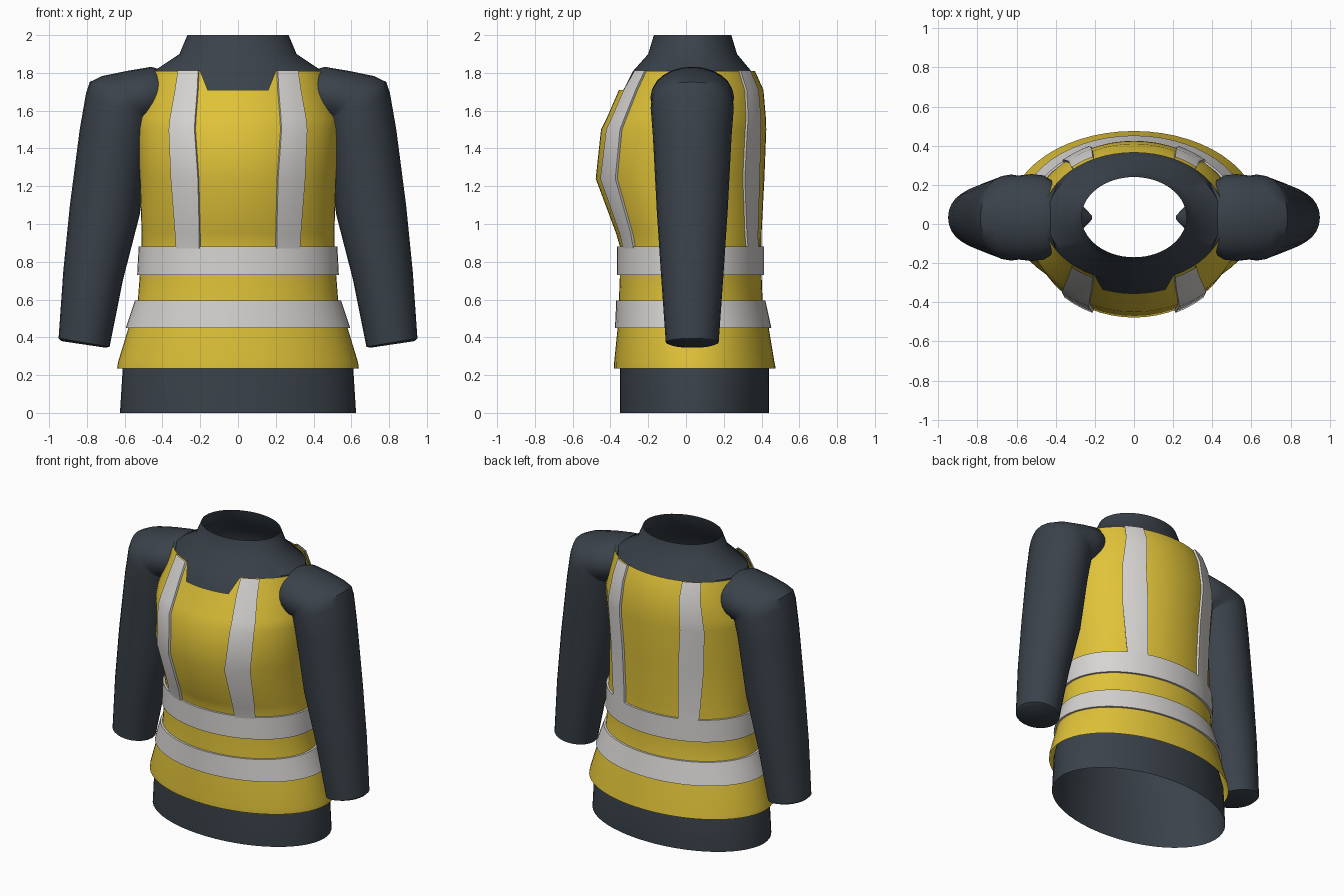
import bpy, bmesh, math

if "Cube" in bpy.data.objects:
    bpy.data.objects.remove(bpy.data.objects["Cube"])


def material(name, rgb):
    m = bpy.data.materials.new(name)
    m.diffuse_color = (*rgb, 1)
    m.use_nodes = True
    m.node_tree.nodes["Principled BSDF"].inputs["Base Color"].default_value = m.diffuse_color
    return m


YELLOW = material("safety yellow", (0.74, 0.54, 0.04))
DARK = material("dark slate", (0.042, 0.054, 0.068))
TAPE = material("silver tape", (0.68, 0.665, 0.645))
N = 56

# Rows: height, half width, front y, back y
VEST = [(0.235, 0.64, -0.38, 0.475), (0.27, 0.635, -0.38, 0.468),
        (0.45, 0.58, -0.362, 0.438), (0.60, 0.53, -0.355, 0.405),
        (0.73, 0.52, -0.35, 0.40), (0.88, 0.512, -0.35, 0.40),
        (0.95, 0.51, -0.37, 0.40), (1.24, 0.52, -0.478, 0.415),
        (1.50, 0.538, -0.45, 0.425), (1.56, 0.535, -0.42, 0.423),
        (1.71, 0.485, -0.355, 0.41), (1.81, 0.462, -0.295, 0.365)]
TORSO = [(0, 0.625, -0.35, 0.44), (0.24, 0.61, -0.35, 0.44),
         (0.6, 0.505, -0.335, 0.38), (0.9, 0.49, -0.33, 0.375),
         (1.24, 0.50, -0.45, 0.39), (1.5, 0.505, -0.42, 0.40),
         (1.71, 0.45, -0.33, 0.385), (1.81, 0.445, -0.28, 0.345),
         (1.9, 0.31, -0.20, 0.27), (2.0, 0.268, -0.17, 0.24)]


def section(rows, z):
    """Half width, centre y and half depth at a height."""
    for p, q in zip(rows, rows[1:]):
        if z <= q[0]:
            break
    f = (z - p[0]) / (q[0] - p[0])
    a, y0, y1 = (p[i] + (q[i] - p[i]) * f for i in (1, 2, 3))
    return a, (y0 + y1) / 2, (y1 - y0) / 2


def point(rows, t, z, off=0.0):
    a, cy, b = section(rows, z)
    return ((a + off) * math.sin(t), cy - (b + off) * math.cos(t), z)


def build(name, grid, mat, wrap=True, caps=False, keep=None):
    """Skin a grid of points; keep(row, col) may drop or trim a face."""
    bm = bmesh.new()
    vs = [[bm.verts.new(p) for p in row] for row in grid]
    n = len(grid[0])
    for i in range(len(vs) - 1):
        for j in range(n if wrap else n - 1):
            k = (j + 1) % n
            quad = [vs[i][j], vs[i][k], vs[i + 1][k], vs[i + 1][j]]
            pick = keep(i, j) if keep else (0, 1, 2, 3)
            if pick:
                bm.faces.new([quad[c] for c in pick])
    if caps:
        bm.faces.new(vs[0])
        bm.faces.new(vs[-1])
    loose = [v for v in bm.verts if not v.link_faces]
    bmesh.ops.delete(bm, geom=loose, context='VERTS')
    bmesh.ops.recalc_face_normals(bm, faces=bm.faces)
    me = bpy.data.meshes.new(name)
    bm.to_mesh(me)
    bm.free()
    me.materials.append(mat)
    ob = bpy.data.objects.new(name, me)
    bpy.context.collection.objects.link(ob)
    bpy.ops.object.select_all(action='DESELECT')
    ob.select_set(True)
    bpy.context.view_layer.objects.active = ob
    bpy.ops.object.shade_smooth_by_angle(angle=math.radians(40))
    return ob


ANGLES = [math.tau * j / N for j in range(N)]


# Undershirt body with open hem and collar
build("undershirt", [[point(TORSO, t, r[0]) for t in ANGLES] for r in TORSO], DARK)


# Vest shell with a notched front neckline
def neckline(i, j):
    col = j if j < N // 2 else j - N
    if i < len(VEST) - 2 or not -4 <= col <= 3:
        return (0, 1, 2, 3)
    return {3: (0, 1, 2), -4: (0, 1, 3)}.get(col)


build("vest", [[point(VEST, t, r[0]) for t in ANGLES] for r in VEST], YELLOW, keep=neckline)

# Reflective hoops round the waist
for name, z0, z1 in (("lower_band", 0.45, 0.595), ("upper_band", 0.73, 0.88)):
    lip = [(z0, -0.004), (z0, 0.014), (z1, 0.014), (z1, -0.004)]
    build(name, [[point(VEST, t, z, o) for t in ANGLES] for z, o in lip], TAPE)

# Reflective braces: height, inner x, outer x
BRACE = [(0.87, 0.20, 0.32), (0.95, 0.20, 0.325), (1.24, 0.207, 0.347),
         (1.50, 0.225, 0.358), (1.56, 0.222, 0.352), (1.71, 0.21, 0.325),
         (1.812, 0.205, 0.31)]
for side, s in (("left", -1), ("right", 1)):
    for face in ("front", "back"):
        grid = []
        for z, x0, x1 in BRACE:
            a = section(VEST, z)[0]
            row = []
            for f, off in ((0, -0.004), (0, 0.014), (0.33, 0.014),
                           (0.67, 0.014), (1, 0.014), (1, -0.004)):
                t = math.asin((x0 + (x1 - x0) * f) / a)
                row.append(point(VEST, s * (t if face == "front" else math.pi - t), z, off))
            grid.append(row)
        build(f"{face}_brace_{side}", grid, TAPE, wrap=False)

# Sleeves: inner x, inner z, outer x, outer z, half depth
SLEEVE = [(0.70, 0.345, 0.935, 0.38, 0.115), (0.68, 0.35, 0.95, 0.395, 0.14),
          (0.61, 0.70, 0.925, 0.75, 0.165), (0.52, 1.05, 0.89, 1.10, 0.188),
          (0.47, 1.42, 0.838, 1.50, 0.208), (0.45, 1.54, 0.805, 1.69, 0.22),
          (0.45, 1.53, 0.785, 1.752, 0.217), (0.45, 1.53, 0.72, 1.783, 0.215),
          (0.46, 1.53, 0.59, 1.81, 0.222), (0.46, 1.54, 0.46, 1.832, 0.215),
          (0.40, 1.56, 0.38, 1.81, 0.17), (0.30, 1.58, 0.30, 1.72, 0.10),
          (0.215, 1.61, 0.215, 1.63, 0.01)]
for side, s in (("left", -1), ("right", 1)):
    grid = []
    for x0, z0, x1, z1, d in SLEEVE:
        row = []
        for j in range(24):
            t = math.tau * j / 24
            f = (1 + math.cos(t)) / 2
            row.append((s * (x0 + (x1 - x0) * f), 0.033 + d * math.sin(t), z0 + (z1 - z0) * f))
        grid.append(row)
    build(f"sleeve_{side}", grid, DARK, caps=True)
